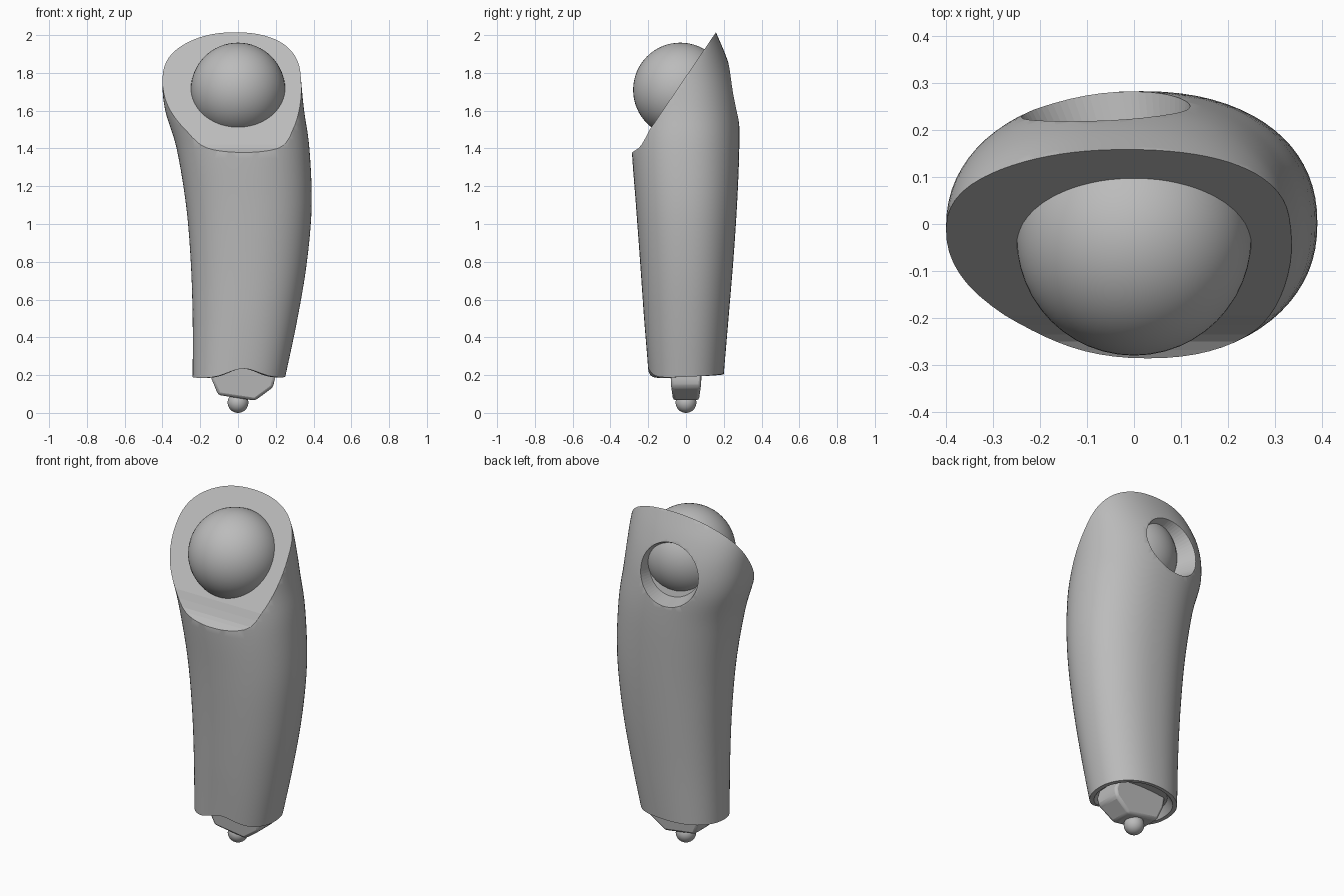
import bpy, bmesh, math
from mathutils import Vector

if "Cube" in bpy.data.objects:
    bpy.data.objects.remove(bpy.data.objects["Cube"])

grey = bpy.data.materials.new("plain_grey")
grey.use_nodes = True
grey.diffuse_color = (0.5, 0.5, 0.5, 1)
grey.node_tree.nodes["Principled BSDF"].inputs["Base Color"].default_value = (0.5, 0.5, 0.5, 1)


def finish(bm, name):
    bmesh.ops.recalc_face_normals(bm, faces=bm.faces)
    mesh = bpy.data.meshes.new(name)
    bm.to_mesh(mesh)
    bm.free()
    obj = bpy.data.objects.new(name, mesh)
    bpy.context.collection.objects.link(obj)
    mesh.materials.append(grey)
    return obj


def smooth(obj, angle=30):
    bpy.ops.object.select_all(action='DESELECT')
    obj.select_set(True)
    bpy.context.view_layer.objects.active = obj
    bpy.ops.object.shade_smooth_by_angle(angle=math.radians(angle))


def bevel(obj, width, segments, angle):
    mod = obj.modifiers.new("soft_edges", 'BEVEL')
    mod.width, mod.segments = width, segments
    mod.limit_method, mod.angle_limit = 'ANGLE', math.radians(angle)


def subtract(obj, cutter):
    mod = obj.modifiers.new("cut", 'BOOLEAN')
    mod.operation, mod.solver, mod.object = 'DIFFERENCE', 'EXACT', cutter
    cutter.hide_render = True
    cutter.hide_set(True)


def prism(points, axis, half):
    """Extrude a 2D profile symmetrically along x or y."""
    bm = bmesh.new()
    place = (lambda a, b, d: (d, a, b)) if axis == 'x' else (lambda a, b, d: (a, d, b))
    lo, hi = [[bm.verts.new(place(a, b, d)) for a, b in points] for d in (-half, half)]
    bm.faces.new(lo)
    bm.faces.new(hi)
    n = len(points)
    for i in range(n):
        j = (i + 1) % n
        bm.faces.new((lo[i], lo[j], hi[j], hi[i]))
    return bm


def sphere(name, radius, location):
    bm = bmesh.new()
    bmesh.ops.create_uvsphere(bm, u_segments=48, v_segments=32, radius=radius)
    bmesh.ops.translate(bm, verts=bm.verts, vec=location)
    smooth(finish(bm, name))


def spline(a, b, c, d, t):
    return 0.5 * (2 * b + (c - a) * t + (2 * a - 5 * b + 4 * c - d) * t ** 2
                  + (3 * b - a - 3 * c + d) * t ** 3)


# Handle sections: height, right, left, front, back
rows = [Vector(r) for r in (
    (0.2, -0.24, 0.25, -0.2, 0.2),
    (0.5, -0.24, 0.315, -0.222, 0.225),
    (0.8, -0.25, 0.365, -0.243, 0.25),
    (1.1, -0.275, 0.39, -0.265, 0.27),
    (1.4, -0.325, 0.378, -0.287, 0.282),
    (1.6, -0.385, 0.35, -0.285, 0.278),
    (1.75, -0.4, 0.335, -0.27, 0.255),
    (1.88, -0.385, 0.325, -0.25, 0.215),
    (2.0, -0.33, 0.3, -0.22, 0.165),
    (2.1, -0.28, 0.25, -0.2, 0.12))]
STEPS, SIDES = 5, 72
sections = []
for i in range(len(rows) - 1):
    a, d = rows[max(i - 1, 0)], rows[min(i + 2, len(rows) - 1)]
    sections += [spline(a, rows[i], rows[i + 1], d, k / STEPS) for k in range(STEPS)]
sections.append(rows[-1])


def ring_point(section, k):
    z, x0, x1, y0, y1 = section
    angle = math.tau * k / SIDES
    power = 2 / 2.2
    c, s = math.cos(angle), math.sin(angle)
    x = (x0 + x1) / 2 + (x1 - x0) / 2 * math.copysign(abs(c) ** power, c)
    y = (y0 + y1) / 2 + (y1 - y0) / 2 * math.copysign(abs(s) ** power, s)
    # Wavy lower edge, fading out upward
    wave = 0.06 * math.exp(-((x - 0.03) / 0.12) ** 2) * (0.5 - 2 * y) + 0.05 * y - 0.01
    return x, y, z + wave * max(0, 1 - (z - 0.2) / 0.3)


# Handle body
bm = bmesh.new()
rings = [[bm.verts.new(ring_point(s, k)) for k in range(SIDES)] for s in sections]
for low, high in zip(rings, rings[1:]):
    for k in range(SIDES):
        j = (k + 1) % SIDES
        bm.faces.new((low[k], low[j], high[j], high[k]))
bm.faces.new(rings[-1])

# Recessed underside
loop = rings[0]
for scale, lift in ((0.9, 0), (0.86, 0.04)):
    inner = [bm.verts.new((v.co.x * scale, v.co.y * scale, v.co.z + lift)) for v in loop]
    for k in range(SIDES):
        j = (k + 1) % SIDES
        bm.faces.new((loop[k], loop[j], inner[j], inner[k]))
    loop = inner
centre = bm.verts.new((0, 0, 0.25))
for k in range(SIDES):
    bm.faces.new((loop[k], loop[(k + 1) % SIDES], centre))
body = finish(bm, "handle_body")

# Slanted top with a curved lip at the front
slant = [(0.4, 2.37), (-0.195, 1.495), (-0.215, 1.455), (-0.235, 1.42), (-0.25, 1.403),
         (-0.268, 1.39), (-0.3, 1.37), (-0.6, 1.35), (-0.6, 2.5), (0.4, 2.5)]
subtract(body, finish(prism(slant, 'x', 0.8), "slant_cutter"))

# Flared round opening in the back
bm = bmesh.new()
bmesh.ops.create_cone(bm, cap_ends=True, segments=64, radius1=0.145, radius2=0.205, depth=0.2)
axis = Vector((-0.22, 0.95, 0.2)).normalized()
turn = axis.to_track_quat('Z', 'Y').to_matrix()
bmesh.ops.rotate(bm, verts=bm.verts, matrix=turn)
bmesh.ops.translate(bm, verts=bm.verts, vec=(-0.05, 0.235, 1.68))
subtract(body, finish(bm, "opening_cutter"))
bevel(body, 0.012, 2, 40)
smooth(body)

# Control ball
sphere("control_ball", 0.25, (0, -0.03, 1.71))

# Faceted connector below the handle
outline = [(-0.15, 0.26), (-0.14, 0.18), (-0.105, 0.095), (0.09, 0.065), (0.185, 0.135),
           (0.195, 0.18), (0.17, 0.26)]
bm = prism(outline, 'y', 0.085)
for v in bm.verts:
    v.co.y *= 0.8 + 0.2 * min(1, (v.co.z - 0.065) / 0.12)
connector = finish(bm, "connector")
bevel(connector, 0.015, 2, 30)
smooth(connector)

# Rounded tip
sphere("tip_ball", 0.055, (0, 0, 0.055))
